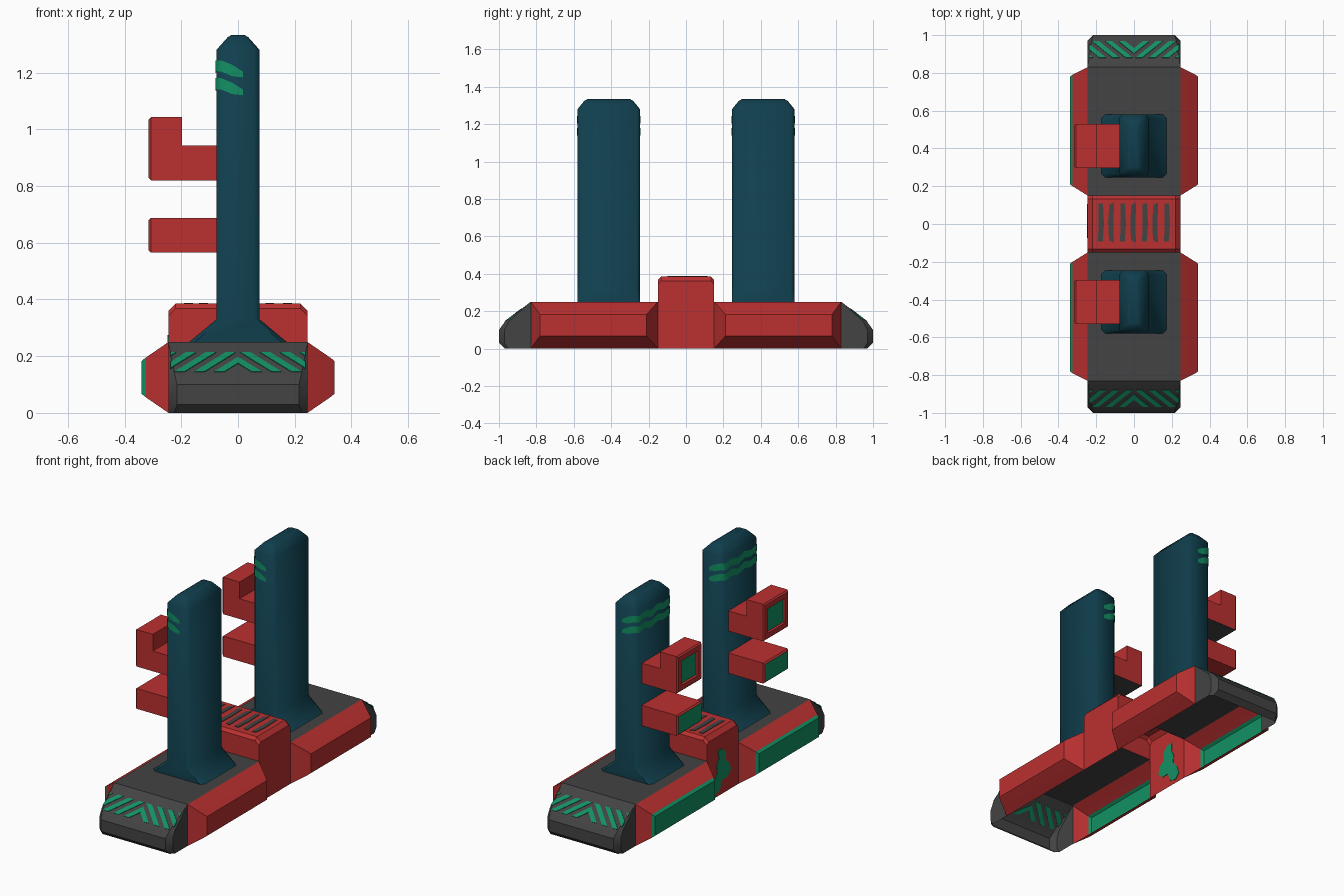
import bpy, bmesh, math
from mathutils import Vector

if "Cube" in bpy.data.objects:
    bpy.data.objects.remove(bpy.data.objects["Cube"])


def material(name, rgb):
    m = bpy.data.materials.new(name)
    m.diffuse_color = (*rgb, 1)
    m.use_nodes = True
    m.node_tree.nodes["Principled BSDF"].inputs["Base Color"].default_value = m.diffuse_color
    return m


RED = material("red", (0.50, 0.030, 0.030))
GREY = material("dark grey", (0.056, 0.056, 0.056))
TEAL = material("deep teal", (0.005, 0.049, 0.074))
GREEN = material("green", (0.006, 0.28, 0.125))


def finish(name, bm, mats, angle=45):
    bmesh.ops.remove_doubles(bm, verts=bm.verts, dist=0.0005)
    bmesh.ops.recalc_face_normals(bm, faces=bm.faces)
    me = bpy.data.meshes.new(name)
    bm.to_mesh(me)
    bm.free()
    for m in mats:
        me.materials.append(m)
    ob = bpy.data.objects.new(name, me)
    bpy.context.collection.objects.link(ob)
    bpy.ops.object.select_all(action='DESELECT')
    ob.select_set(True)
    bpy.context.view_layer.objects.active = ob
    bpy.ops.object.shade_smooth_by_angle(angle=math.radians(angle))
    return ob


def loft(bm, rings, closed=True):
    """Skin between rings of points; returns rows of verts and rows of faces."""
    rows = [[bm.verts.new(p) for p in r] for r in rings]
    bands = []
    for a, b in zip(rows, rows[1:]):
        n = len(a)
        bands.append([bm.faces.new((a[i], a[(i + 1) % n], b[(i + 1) % n], b[i]))
                      for i in range(n if closed else n - 1)])
    return rows, bands


def plates(name, polys, normal, mat, t=0.003):
    """Thin painted plates straddling a surface, so they show on both sides."""
    bm = bmesh.new()
    n = Vector(normal).normalized() * t
    for poly in polys:
        rows, _ = loft(bm, [[Vector(p) - n for p in poly], [Vector(p) + n for p in poly]])
        bm.faces.new(rows[0][::-1])
        bm.faces.new(rows[1])
    return finish(name, bm, [mat], 30)


def clip_x(poly, lo, hi):
    """Clip a stroke in (x, s) to lo <= x <= hi."""
    for lim, sg in ((lo, 1), (hi, -1)):
        out = []
        for a, b in zip(poly, poly[1:] + poly[:1]):
            da, db = sg * (a[0] - lim), sg * (b[0] - lim)
            if da >= 0:
                out.append(a)
            if da * db < 0:
                k = da / (da - db)
                out.append((a[0] + k * (b[0] - a[0]), a[1] + k * (b[1] - a[1])))
        poly = out
    return poly


H = 0.245     # half width of the base
PY = 0.413    # distance of each post from the middle

for sy, tag in ((-1, "front"), (1, "back")):
    # Base shell: flat top and sloped nose, open underneath
    bm = bmesh.new()
    rings = []
    for z, y, c in ((0, .97, .02), (.03, 1, .03), (.10, 1, .03), (.144, .968, .02), (.25, .83, 0)):
        rings.append([Vector((x, yy * sy, z)) for x, yy in (
            (-H, .83), (-H, y - c), (-H + c, y), (H - c, y), (H, y - c), (H, .83))])
    loft(bm, rings, closed=False)
    bm.faces.new([bm.verts.new((x, y * sy, .25)) for x, y in ((-H, .15), (H, .15), (H, .83), (-H, .83))])
    finish("base_" + tag, bm, [GREY], 30)

    # Chevron stripes on the sloped nose
    strokes = []
    for x0 in (-.062, .008, .078, .148, .218):
        p = clip_x([(x0, .36), (x0 + .036, .36), (x0 + .146, 1.0), (x0 + .11, 1.0)], 0, .238)
        if len(p) > 2:
            for sx in (-1, 1):
                strokes.append([(sx * x, sy * (.83 + .138 * s), .25 - .106 * s) for x, s in p])
    plates("nose_stripes_" + tag, strokes, (0, sy * .106, .138), GREEN)

    # Bulging side panels; the left ones have a green outer face
    for sx, side in ((-1, "left"), (1, "right")):
        bm = bmesh.new()
        rings = []
        for x, y0, y1, z0, z1 in ((H, .15, .83, 0, .25), (.325, .20, .79, .055, .195),
                                  (.34, .21, .78, .067, .183)):
            rings.append([(sx * x, sy * y, z) for y, z in ((y0, z0), (y1, z0), (y1, z1), (y0, z1))])
        rows, bands = loft(bm, rings)
        cap = bm.faces.new(rows[-1])
        if sx < 0:
            for f in bands[-1] + [cap]:
                f.material_index = 1
        finish(f"side_panel_{tag}_{side}", bm, [RED, GREEN], 50)

    # Post with flared foot and chamfered top
    bm = bmesh.new()
    rings = []
    for z, hx, hy, c in ((.25, .172, .167, .02), (.33, .076, .167, .018),
                         (1.28, .076, .167, .018), (1.325, .036, .13, .012), (1.333, .022, .115, .008)):
        rings.append([(x, sy * PY + y, z) for x, y in (
            (-hx, -hy + c), (-hx + c, -hy), (hx - c, -hy), (hx, -hy + c),
            (hx, hy - c), (hx - c, hy), (-hx + c, hy), (-hx, hy - c))])
    rows, _ = loft(bm, rings)
    bm.faces.new(rows[-1])
    finish("post_" + tag, bm, [TEAL], 46)

    # Brushed bands wrapping the outer side of the post
    bm = bmesh.new()
    X, Y, C = .079, .170, .02
    path = [(.018, -Y), (-.02, -Y), (-X + C, -Y), (-X, -Y + C), (-X, -.09), (-X, -.03),
            (-X, .03), (-X, .09), (-X, Y - C), (-X + C, Y), (-.02, Y), (.018, Y)]
    wave = (-.03, -.016, 0, 0, -.012, .004, -.014, .006, -.004, 0, -.016, -.03)
    for zc in (1.223, 1.16):
        r = [[], []]
        for i, ((x, y), w) in enumerate(zip(path, wave)):
            h = .010 if i in (0, len(path) - 1) else .02
            r[0].append((x, sy * PY + y, zc + w - h))
            r[1].append((x, sy * PY + y, zc + w + h))
        loft(bm, r, closed=False)
    finish("post_bands_" + tag, bm, [GREEN], 46)

    # Upper hook (L shape, grey underside) and lower peg
    upper = [(-.07, .82), (-.315, .82), (-.315, 1.043), (-.197, 1.043), (-.197, .942), (-.07, .942)]
    lower = [(-.07, .565), (-.315, .565), (-.315, .688), (-.07, .688)]
    for name, prof in (("upper_hook_", upper), ("lower_peg_", lower)):
        bm = bmesh.new()
        rows, _ = loft(bm, [[(x, sy * PY + y, z) for x, z in prof] for y in (-.117, .117)])
        bm.faces.new(rows[0])
        bm.faces.new(rows[1])
        bmesh.ops.recalc_face_normals(bm, faces=bm.faces)
        end = min(bm.faces, key=lambda f: f.calc_center_median().x)
        bmesh.ops.bevel(bm, geom=list(end.edges), offset=.008, segments=1, affect='EDGES')
        bm.faces.ensure_lookup_table()
        end = min(bm.faces, key=lambda f: f.calc_center_median().x)
        if prof is upper:
            bmesh.ops.inset_region(bm, faces=[end], thickness=.042)
            bmesh.ops.inset_region(bm, faces=[end], thickness=.004, depth=-.012)
            for f in bm.faces:
                if f.normal.z < -.9 and f.calc_center_median().z < .83:
                    f.material_index = 2
        end.material_index = 1
        finish(name + tag, bm, [RED, GREEN, GREY], 30)

# Middle block, open underneath, end walls only above the base
bm = bmesh.new()
rings = []
for y, top in ((-.15, .368), (-.133, .385), (.133, .385), (.15, .368)):
    rings.append([(x, y, z) for x, z in ((-H, 0), (-H, .25), (-H, top - .025), (-.22, top),
                                         (.22, top), (H, top - .025), (H, .25), (H, 0))])
rows, _ = loft(bm, rings, closed=False)
bm.faces.new(rows[0][1:7])
bm.faces.new(rows[-1][1:7])
finish("middle_block", bm, [RED], 30)

# Grip lines on top of the middle block
lines = []
for i in range(7):
    x, k = -.177 + .0583 * i, .004 * (-1) ** i
    lines.append([(x - .014, -.09 - k, .385), (x + .012, -.095 + k, .385), (x + .014 + k, 0, .385),
                  (x + .013, .112 - k, .385), (x - .012, .105 + k, .385), (x - .014 + k, .01, .385)])
plates("grip_lines", lines, (0, 0, 1), GREY)

# Green splash on the left wall of the middle block
splash = [(.045, .275), (.0, .27), (-.03, .235), (-.025, .19), (-.06, .165), (-.075, .12), (-.04, .085),
          (.01, .085), (.03, .035), (.075, .02), (.105, .05), (.09, .10), (.055, .14), (.06, .19), (.04, .22)]
plates("wall_splash", [[(-H, y, z) for y, z in splash]], (1, 0, 0), GREEN)
